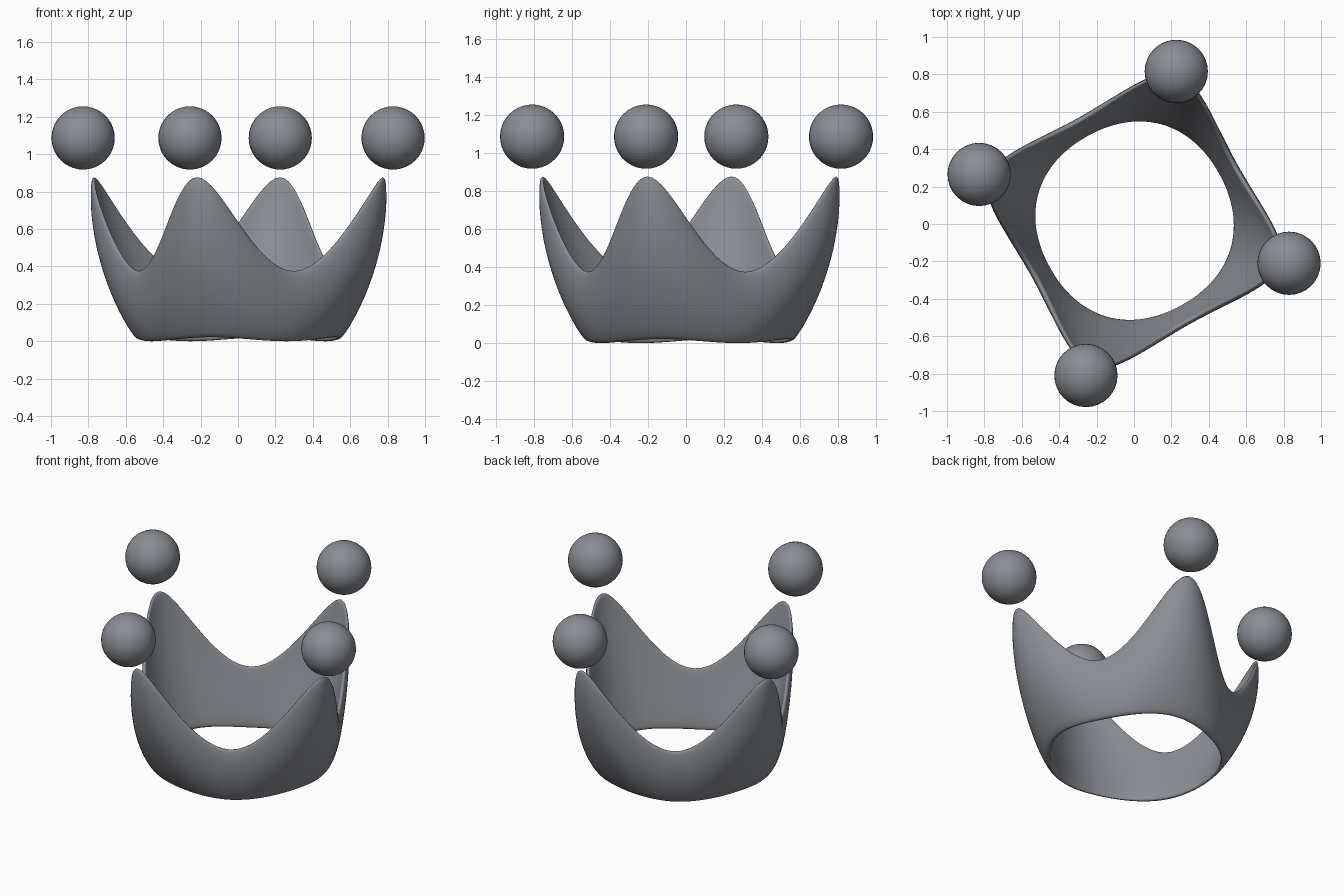
import bpy, bmesh, math
from mathutils import Vector

cube = bpy.data.objects.get("Cube")
if cube:
    bpy.data.objects.remove(cube, do_unlink=True)

# One grey for the whole crown
grey = bpy.data.materials.new("slate_grey")
grey.use_nodes = True
colour = (0.25, 0.27, 0.30, 1)
grey.diffuse_color = colour
grey.node_tree.nodes["Principled BSDF"].inputs["Base Color"].default_value = colour

CONTROLS = 8                      # four tips alternating with four valleys
TIP_ANGLE = math.radians(-16)
CENTRE = Vector((0.003, 0.018, 0))
AROUND, SECTION = 128, 40


def finish(name, bm):
    bmesh.ops.recalc_face_normals(bm, faces=bm.faces)
    mesh = bpy.data.meshes.new(name)
    bm.to_mesh(mesh)
    bm.free()
    mesh.materials.append(grey)
    mesh.polygons.foreach_set("use_smooth", [True] * len(mesh.polygons))
    obj = bpy.data.objects.new(name, mesh)
    bpy.context.collection.objects.link(obj)
    return obj


def solve(tip, valley, c):
    """Control values whose cubic spline passes through the tip and valley values."""
    k = c / 2
    t, v = 1.5 * tip, 1.5 * valley
    return (t - k * v) / (1 - k * k), (v - k * t) / (1 - k * k)


def ring_curve(tip_r, valley_r, tip_z, valley_z):
    """Closed smooth ring through alternating tips and valleys."""
    step = math.tau / CONTROLS
    radii = solve(tip_r, valley_r, math.cos(step))
    heights = solve(tip_z, valley_z, 1)
    cage = [Vector((radii[i % 2] * math.cos(TIP_ANGLE + i * step),
                    radii[i % 2] * math.sin(TIP_ANGLE + i * step),
                    heights[i % 2])) for i in range(CONTROLS)]
    points = []
    for n in range(AROUND):
        i, f = divmod(n * CONTROLS / AROUND, 1)
        weights = ((1 - f) ** 3, 3 * f ** 3 - 6 * f ** 2 + 4,
                   -3 * f ** 3 + 3 * f ** 2 + 3 * f + 1, f ** 3)
        points.append(sum((cage[(int(i) + k - 1) % CONTROLS] * w / 6
                           for k, w in enumerate(weights)), Vector()))
    return points


def wall_point(base, rim, a):
    """Point on the rounded wall section; a runs up the outside and down the inside."""
    t = (1 - math.cos(a)) / 2
    side = math.copysign(abs(math.sin(a)) ** 0.7, math.sin(a))
    # the outside bulges while the inside stays straighter
    p = base.lerp(rim, 1 - (1 - t) ** (1.7 + 0.25 * side))
    p.z = base.z + (rim.z - base.z) * t
    outward = Vector((p.x, p.y, 0)).normalized()
    return CENTRE + p + outward * side * 0.034 * (1 - 0.3 * t)


# Crown band: a thin rounded wall section swept between the base and rim rings
base_ring = ring_curve(0.541, 0.53, 0.022, 0)
rim_ring = ring_curve(0.803, 0.608, 0.877, 0.375)
bm = bmesh.new()
rings = [[bm.verts.new(wall_point(base, rim, math.tau * j / SECTION))
          for j in range(SECTION)] for base, rim in zip(base_ring, rim_ring)]
for i in range(AROUND):
    here, after = rings[i], rings[(i + 1) % AROUND]
    for j in range(SECTION):
        k = (j + 1) % SECTION
        bm.faces.new((here[j], after[j], after[k], here[k]))
finish("crown_band", bm)

# Floating balls above the four tips
balls = {"right_ball": (-0.828, 0.265), "left_ball": (0.829, -0.21),
         "front_ball": (-0.257, -0.81), "back_ball": (0.226, 0.816)}
for name, (x, y) in balls.items():
    bm = bmesh.new()
    bmesh.ops.create_uvsphere(bm, u_segments=32, v_segments=20, radius=0.169)
    finish(name, bm).location = (x, y, 1.087)
